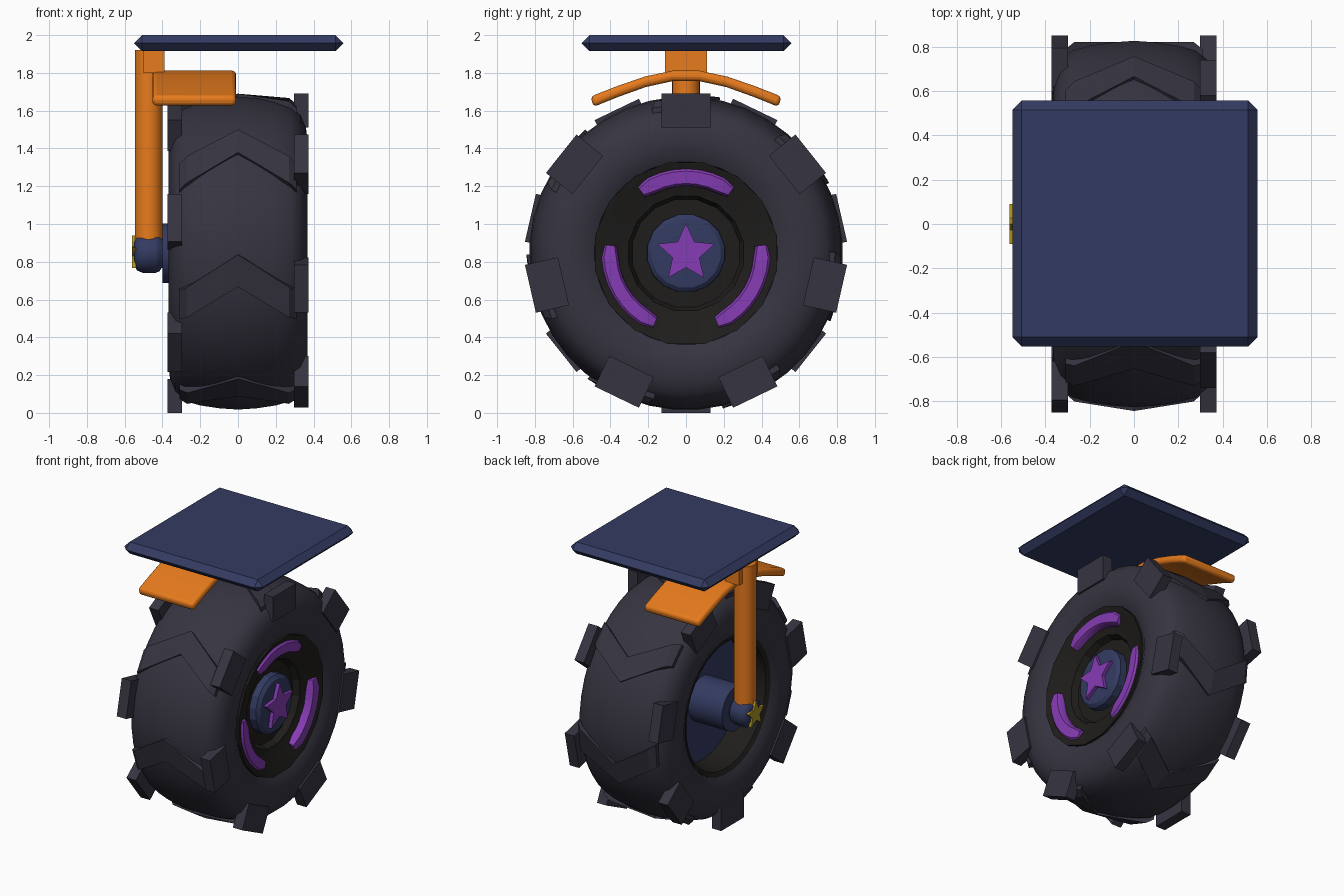
import bpy, bmesh
from math import sin, cos, pi, radians
from mathutils import Matrix

cube = bpy.data.objects.get("Cube")
if cube:
    bpy.data.objects.remove(cube, do_unlink=True)

HUB_Z = 0.845
LUGS = 7


def material(name, r, g, b):
    col = [(c / 255) ** 2.2 for c in (r, g, b)] + [1]
    m = bpy.data.materials.new(name)
    m.use_nodes = True
    m.diffuse_color = col
    bsdf = next(n for n in m.node_tree.nodes if n.type == 'BSDF_PRINCIPLED')
    bsdf.inputs["Base Color"].default_value = col
    return m


RUBBER = material("rubber grey", 57, 55, 66)
DARK = material("rim black", 36, 35, 33)
NAVY = material("navy paint", 54, 61, 97)
ORANGE = material("orange paint", 230, 122, 34)
PURPLE = material("purple trim", 132, 62, 178)
GOLD = material("gold", 175, 148, 40)


def polar(x, r, a):
    """Point on the wheel: x along the axle, r and angle around it."""
    return (x, r * cos(a), HUB_Z + r * sin(a))


def finish(name, bm, mat, smooth=None, bevel=0, segments=1):
    bmesh.ops.recalc_face_normals(bm, faces=bm.faces)
    me = bpy.data.meshes.new(name)
    bm.to_mesh(me)
    bm.free()
    me.materials.append(mat)
    ob = bpy.data.objects.new(name, me)
    bpy.context.collection.objects.link(ob)
    if smooth:
        bpy.ops.object.select_all(action='DESELECT')
        ob.select_set(True)
        bpy.context.view_layer.objects.active = ob
        bpy.ops.object.shade_smooth_by_angle(angle=radians(smooth))
    if bevel:
        mod = ob.modifiers.new("Bevel", 'BEVEL')
        mod.width, mod.segments, mod.limit_method = bevel, segments, 'ANGLE'
        mod.angle_limit = radians(40)
    return ob


def skin(bm, rings, closed=False):
    """Join matching rings of points into a tube, capped unless closed."""
    rows = [[bm.verts.new(p) for p in ring] for ring in rings]
    n = len(rows[0])
    for a, b in zip(rows, rows[1:] + ([rows[0]] if closed else [])):
        for i in range(n):
            j = (i + 1) % n
            bm.faces.new((a[i], a[j], b[j], b[i]))
    if not closed:
        bm.faces.new(rows[0])
        bm.faces.new(rows[-1])


def lathe(name, profile, mat, sides, closed=False, smooth=35):
    """Turn an (x, r) profile about the axle."""
    bm = bmesh.new()
    skin(bm, [[polar(x, r, 2 * pi * (i + 0.5) / sides) for i in range(sides)]
              for x, r in profile], closed)
    return finish(name, bm, mat, smooth)


def box(name, x, y, z, mat, bevel=0):
    bm = bmesh.new()
    skin(bm, [[(px, y[0], z[0]), (px, y[1], z[0]), (px, y[1], z[1]), (px, y[0], z[1])]
              for px in x])
    return finish(name, bm, mat, bevel=bevel)


def star(name, x0, x1, r, mat):
    """Flat five-pointed star."""
    bm = bmesh.new()
    ring = [(r if i % 2 == 0 else r * 0.47, pi / 2 + i * pi / 5) for i in range(10)]
    skin(bm, [[polar(x, a, t) for a, t in ring] for x in (x0, x1)])
    return finish(name, bm, mat)


# Tyre carcass with a crowned tread
half = [(0.1, 0.823), (0.2, 0.808), (0.28, 0.785), (0.33, 0.745), (0.358, 0.68),
        (0.367, 0.61), (0.36, 0.54), (0.33, 0.485), (0.25, 0.46)]
lathe("tyre", [(-x, r) for x, r in reversed(half)] + [(0, 0.83)] + half,
      RUBBER, 40, closed=True)

# Chevron treads, pointing the same way round the wheel
chevrons = bmesh.new()
for k in range(LUGS):
    mid = pi / 2 + 2 * pi * k / LUGS
    rings = []
    for x, r in ((-0.31, 0.79), (-0.27, 0.822), (0, 0.845), (0.27, 0.822), (0.31, 0.79)):
        a = mid + radians(-6.5 + 13.5 * abs(x) / 0.3)
        w = radians(6.5)
        rings.append([polar(x, 0.7, a - w), polar(x, 0.7, a + w),
                      polar(x, r, a + w * 0.9), polar(x, r, a - w * 0.9)])
    skin(chevrons, rings)
finish("chevron_treads", chevrons, RUBBER)

# Shoulder lugs, staggered by half a step between the two sides
for side, name in ((1, "left_lugs"), (-1, "right_lugs")):
    bm = bmesh.new()
    for k in range(LUGS):
        turn = Matrix.Rotation(2 * pi * k / LUGS + (0 if side > 0 else pi), 4, 'X')
        lug = bmesh.ops.create_cube(bm, size=1)["verts"]
        for v in lug:
            v.co.x = side * (0.335 + v.co.x * 0.075)
            v.co.y *= 0.26
            v.co.z = 0.755 + v.co.z * 0.18
            v.co = turn @ v.co
            v.co.z += HUB_Z
    finish(name, bm, RUBBER)

# Rim, its open back and the hub
lathe("rim", [(0.1, 0.47), (0.3, 0.49), (0.345, 0.49), (0.335, 0.455), (0.29, 0.35),
              (0.28, 0.31), (0.235, 0.29), (0.235, 0.15)], DARK, 16, smooth=20)
lathe("rim_barrel", [(-0.335, 0.487), (-0.32, 0.455), (-0.06, 0.44), (-0.06, 0.47),
                     (-0.3, 0.49)], DARK, 32, closed=True)
lathe("rim_back", [(-0.13, 0.452), (-0.08, 0.452)], NAVY, 32)
lathe("hub_cap", [(0.2, 0.21), (0.285, 0.208), (0.305, 0.185), (0.31, 0.14)], NAVY, 16, smooth=20)
star("hub_star", 0.3, 0.335, 0.16, PURPLE)

# Three curved trims on the rim
trims = bmesh.new()
for mid in (90, 210, 330):
    rings = []
    for i in range(9):
        a = radians(mid - 36 + i * 9)
        end = 0.012 if i in (0, 8) else 0
        rings.append([polar(0.26, 0.355 + end, a), polar(0.325 - end, 0.358 + end, a),
                      polar(0.345 - end, 0.37 + end, a), polar(0.348 - end, 0.435 - end, a),
                      polar(0.335 - end, 0.447 - end, a), polar(0.26, 0.447 - end, a)])
    skin(trims, rings)
finish("rim_trims", trims, PURPLE, smooth=40)

# Axle, knuckle and its badge
lathe("axle", [(-0.12, 0.16), (-0.4, 0.16)], NAVY, 24)
lathe("knuckle", [(-0.38, 0.075), (-0.405, 0.08), (-0.415, 0.096), (-0.435, 0.104),
                  (-0.505, 0.104), (-0.535, 0.092), (-0.55, 0.06)], NAVY, 24, smooth=50)
star("knuckle_star", -0.54, -0.562, 0.095, GOLD)

# Upright strut
bm = bmesh.new()
skin(bm, [[(-0.473 + 0.073 * cos(i * pi / 12), 0.073 * sin(i * pi / 12), z)
           for i in range(24)] for z in (0.88, 1.92)])
finish("strut", bm, ORANGE, smooth=35)
box("strut_bracket", (-0.5, -0.388), (-0.11, 0.11), (1.8, 1.92), ORANGE)

# Curved mudguard over the tyre
bm = bmesh.new()
right = [(0.07, 1.812), (0.22, 1.78), (0.37, 1.728), (0.505, 1.675)]
path = [(-y, z) for y, z in reversed(right)] + right
skin(bm, [[(-0.453, y, z), (-0.01, y, z), (-0.01, y * 0.97, z - 0.055),
           (-0.453, y * 0.97, z - 0.055)] for y, z in path])
finish("mudguard", bm, ORANGE, smooth=35, bevel=0.022, segments=3)

# Mounting plate with chamfered edges
box("top_plate", (-0.55, 0.558), (-0.553, 0.558), (1.915, 2.0), NAVY, bevel=0.042)
